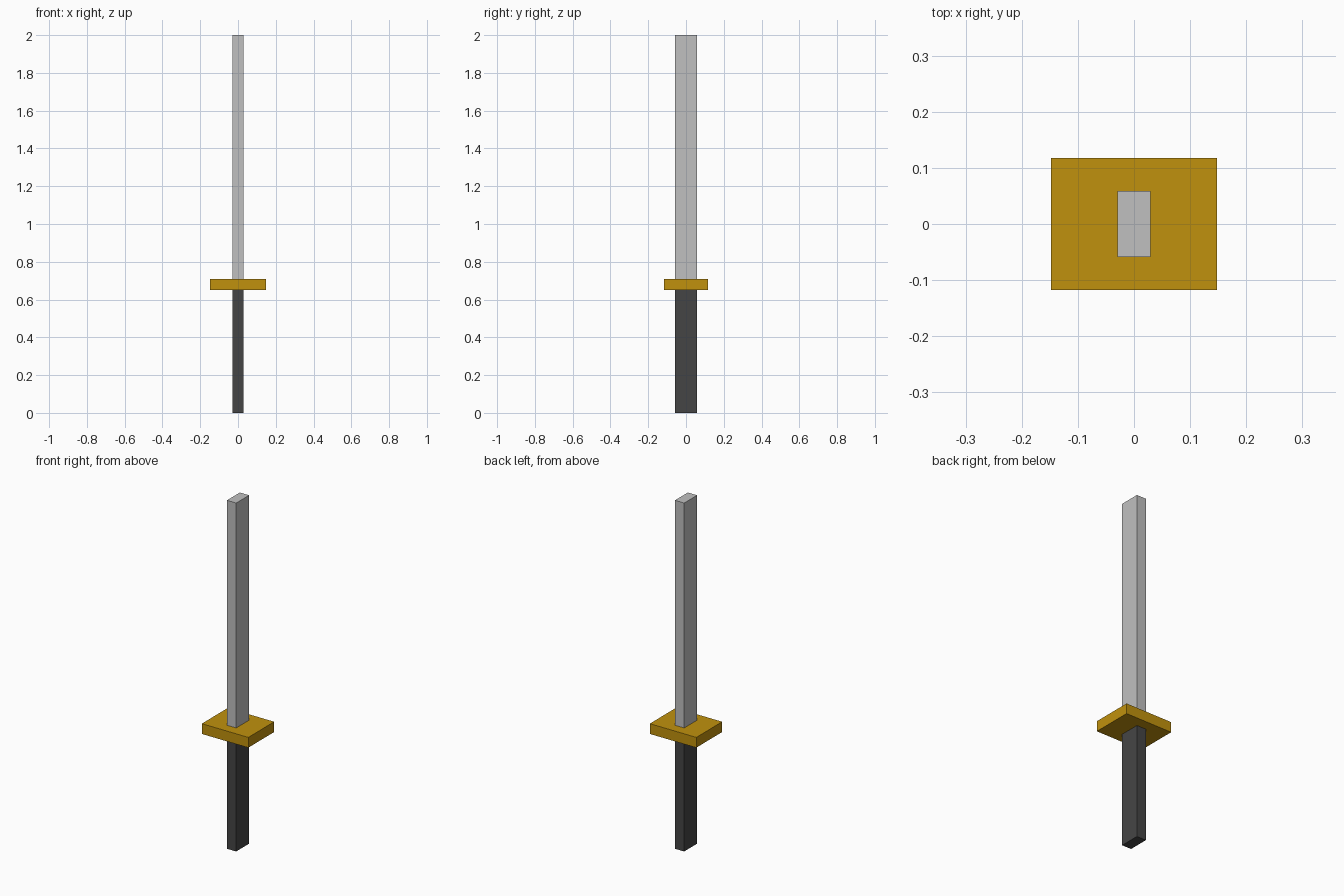
import bpy

default = bpy.data.objects.get("Cube")
if default:
    bpy.data.objects.remove(default, do_unlink=True)


def make_material(name, rgb):
    mat = bpy.data.materials.new(name)
    mat.use_nodes = True
    color = (*rgb, 1.0)
    mat.diffuse_color = color
    mat.node_tree.nodes["Principled BSDF"].inputs["Base Color"].default_value = color
    return mat


def make_box(name, width, depth, bottom, top, mat):
    bpy.ops.mesh.primitive_cube_add(size=1, location=(0, 0, (bottom + top) / 2))
    obj = bpy.context.object
    obj.name = name
    obj.scale = (width, depth, top - bottom)
    bpy.ops.object.transform_apply(location=False, rotation=False, scale=True)
    obj.data.materials.append(mat)
    return obj


steel = make_material("silver steel", (0.527, 0.527, 0.527))
gold = make_material("dark gold", (0.527, 0.283, 0.004))
grip = make_material("charcoal grip", (0.06, 0.06, 0.06))

# Grip below the guard, blade above it
make_box("handle", 0.059, 0.117, 0.0, 0.65, grip)
make_box("guard", 0.295, 0.235, 0.65, 0.709, gold)
make_box("blade", 0.059, 0.117, 0.709, 2.0, steel)
